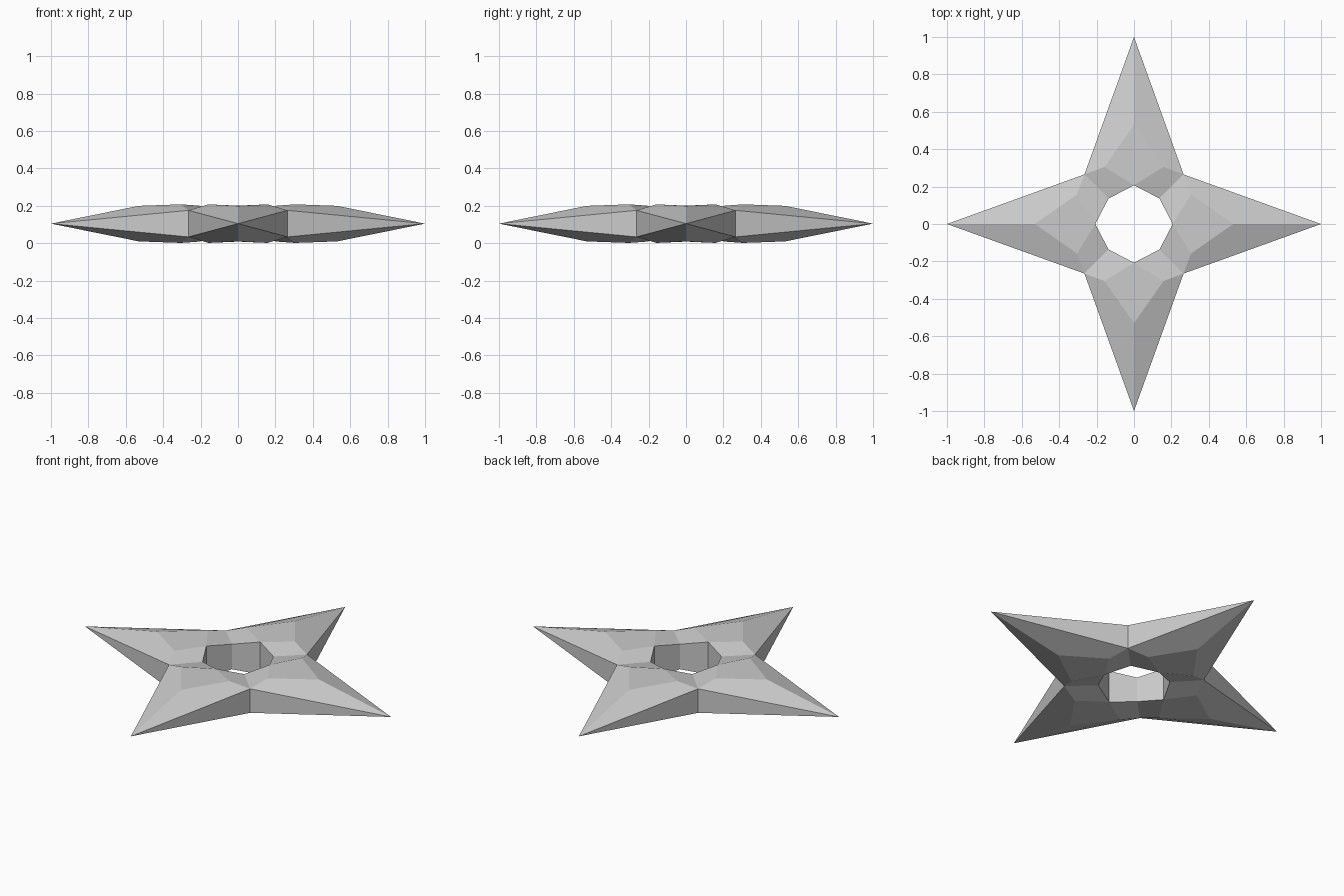
import bpy, bmesh
from math import pi
from mathutils import Matrix, Vector

cube = bpy.data.objects.get("Cube")
if cube:
    bpy.data.objects.remove(cube, do_unlink=True)

# Plain steel
steel = bpy.data.materials.new("grey_steel")
steel.use_nodes = True
GREY = (0.6, 0.6, 0.6, 1)
steel.diffuse_color = GREY
steel.node_tree.nodes["Principled BSDF"].inputs["Base Color"].default_value = GREY

MID = 0.105  # height of the blade tips

# Corner points of the arm along +x; heights are above the middle plane
tip = Vector((1, 0, 0))
ridge = Vector((0.53, 0, 0.095))
shoulder = Vector((0.305, 0.158, 0.103))
notch = Vector((0.265, 0.265, 0.071))
rim = Vector((0.207, 0, 0.096))
rim_corner = Vector((0.136, 0.136, 0.074))


def flip(p, axis):
    q = p.copy()
    q[axis] = -q[axis]
    return q


bm = bmesh.new()


def face(points, turn):
    bm.faces.new([bm.verts.new(turn @ p) for p in points])


for k in range(4):
    turn = Matrix.Rotation(k * pi / 2, 3, 'Z')
    for up in (1, -1):
        half = Matrix.Diagonal((1, 1, up))
        # flat facet on the arm
        face([rim, flip(shoulder, 1), ridge, shoulder], turn @ half)
        for side in (1, -1):
            m = turn @ half @ Matrix.Diagonal((1, side, 1))
            face([tip, notch, shoulder, ridge], m)         # blade slope
            face([rim, shoulder, notch, rim_corner], m)    # groove at the notch
    for side in (1, -1):
        m = turn @ Matrix.Diagonal((1, side, 1))
        face([tip, flip(notch, 2), notch], m)              # edge wall
        face([rim, rim_corner, flip(rim_corner, 2), flip(rim, 2)], m)  # hole wall

bmesh.ops.remove_doubles(bm, verts=bm.verts[:], dist=0.001)
bmesh.ops.recalc_face_normals(bm, faces=bm.faces[:])
bmesh.ops.translate(bm, verts=bm.verts[:], vec=(0, 0, MID))

mesh = bpy.data.meshes.new("throwing_star")
bm.to_mesh(mesh)
bm.free()
mesh.materials.append(steel)
star = bpy.data.objects.new("throwing_star", mesh)
bpy.context.collection.objects.link(star)
